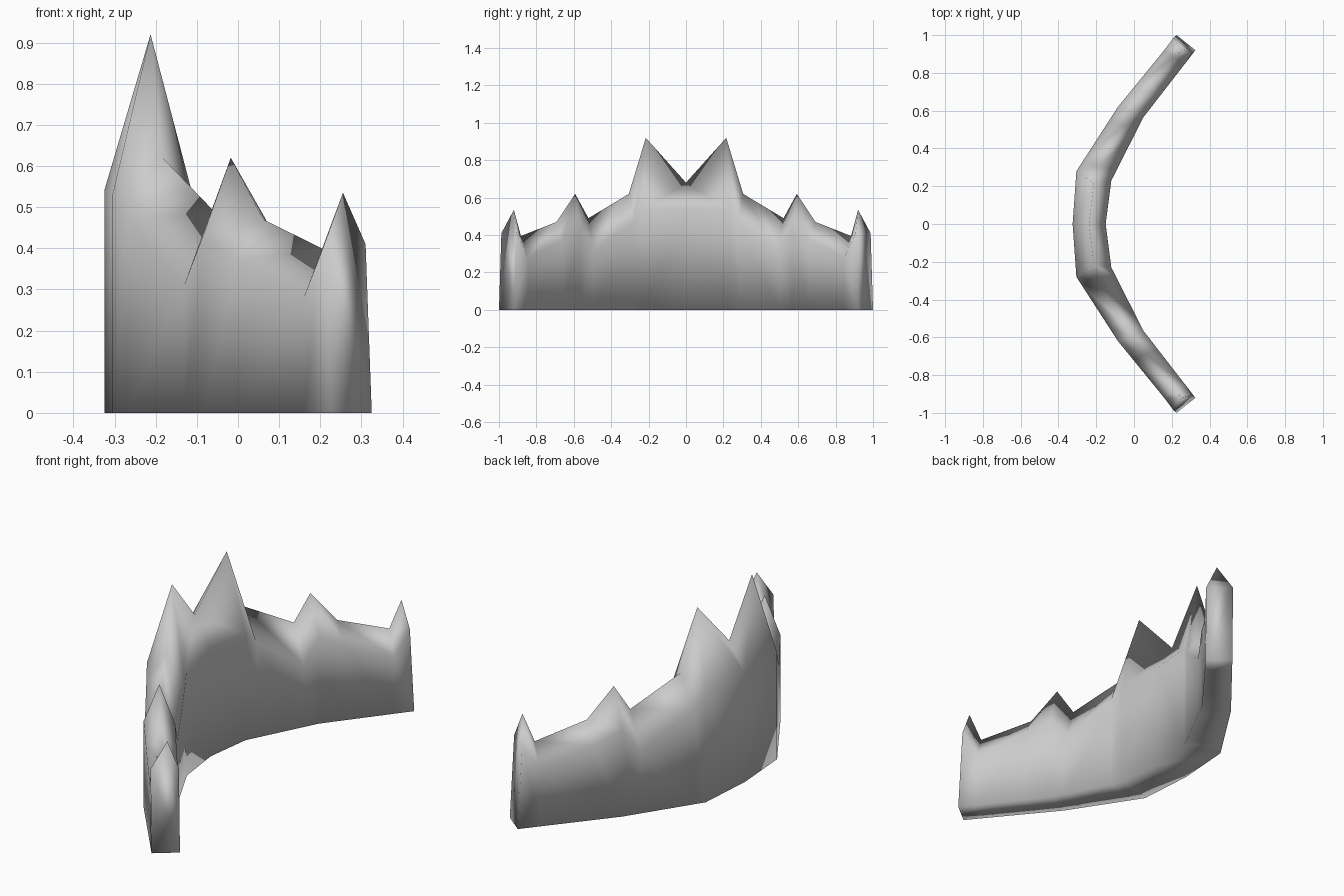
import bpy, bmesh
from mathutils import Vector

cube = bpy.data.objects.get("Cube")
if cube:
    bpy.data.objects.remove(cube, do_unlink=True)

stone = bpy.data.materials.new("grey_stone")
stone.use_nodes = True
stone.diffuse_color = (0.6, 0.6, 0.6, 1)
stone.node_tree.nodes["Principled BSDF"].inputs["Base Color"].default_value = (0.6, 0.6, 0.6, 1)

# Plan of the bent wall from the middle to one end: outer and inner edges
OUTER = [(-0.325, 0), (-0.305, 0.28), (-0.085, 0.62), (0.225, 1.0)]
INNER = [(-0.15, 0), (-0.12, 0.23), (0.05, 0.565), (0.325, 0.92)]

# Stations: position along the plan, ridge height, shoulder height
STATIONS = [(0, 0.68, 0.54), (1, 0.92, 0.53), (1.15, 0.62, 0.47),
            (1.79, 0.49, 0.31), (2, 0.62, 0.43), (2.27, 0.47, 0.37),
            (2.79, 0.395, 0.28), (3, 0.535, 0.41)]


def along(path, t):
    i = min(int(t), len(path) - 2)
    return Vector(path[i]).lerp(Vector(path[i + 1]), t - i)


def section(bm, t, ridge, shoulder):
    """Five-sided slice: base, two shoulders and a pointed ridge."""
    out, inn = along(OUTER, t), along(INNER, t)
    mid = (out + inn) / 2
    tip = mid.copy()
    if t in (1, 3):
        tip.y -= 0.04
    if t == 3:
        tip.x -= 0.02
        out, inn, = out, inn
    lean = Vector((-0.015, -0.013)) if t == 3 else Vector((0, 0))
    rows = [(out, 0), (out + lean, shoulder), (tip, ridge), (inn + lean, shoulder), (inn, 0)]
    return [bm.verts.new((p.x, p.y, z)) for p, z in rows]


# Half of the wall, skinned between slices
bm = bmesh.new()
slices = [section(bm, *s) for s in STATIONS]
for a, b in zip(slices, slices[1:]):
    for i in range(5):
        j = (i + 1) % 5
        bm.faces.new((a[i], a[j], b[j], b[i]))
bm.faces.new(slices[-1])
bmesh.ops.recalc_face_normals(bm, faces=bm.faces)
for f in bm.faces:
    f.smooth = True
# The open middle can mislead the normals, so check the end cap
cap = max(bm.faces, key=lambda f: f.calc_center_median().y)
if cap.normal.y < 0:
    bmesh.ops.reverse_faces(bm, faces=bm.faces)

mesh = bpy.data.meshes.new("jagged_wall")
bm.to_mesh(mesh)
bm.free()
mesh.materials.append(stone)
wall = bpy.data.objects.new("jagged_wall", mesh)
bpy.context.collection.objects.link(wall)

# Mirror across the middle
mirror = wall.modifiers.new("mirror", "MIRROR")
mirror.use_axis = (False, True, False)
mirror.use_clip = True
